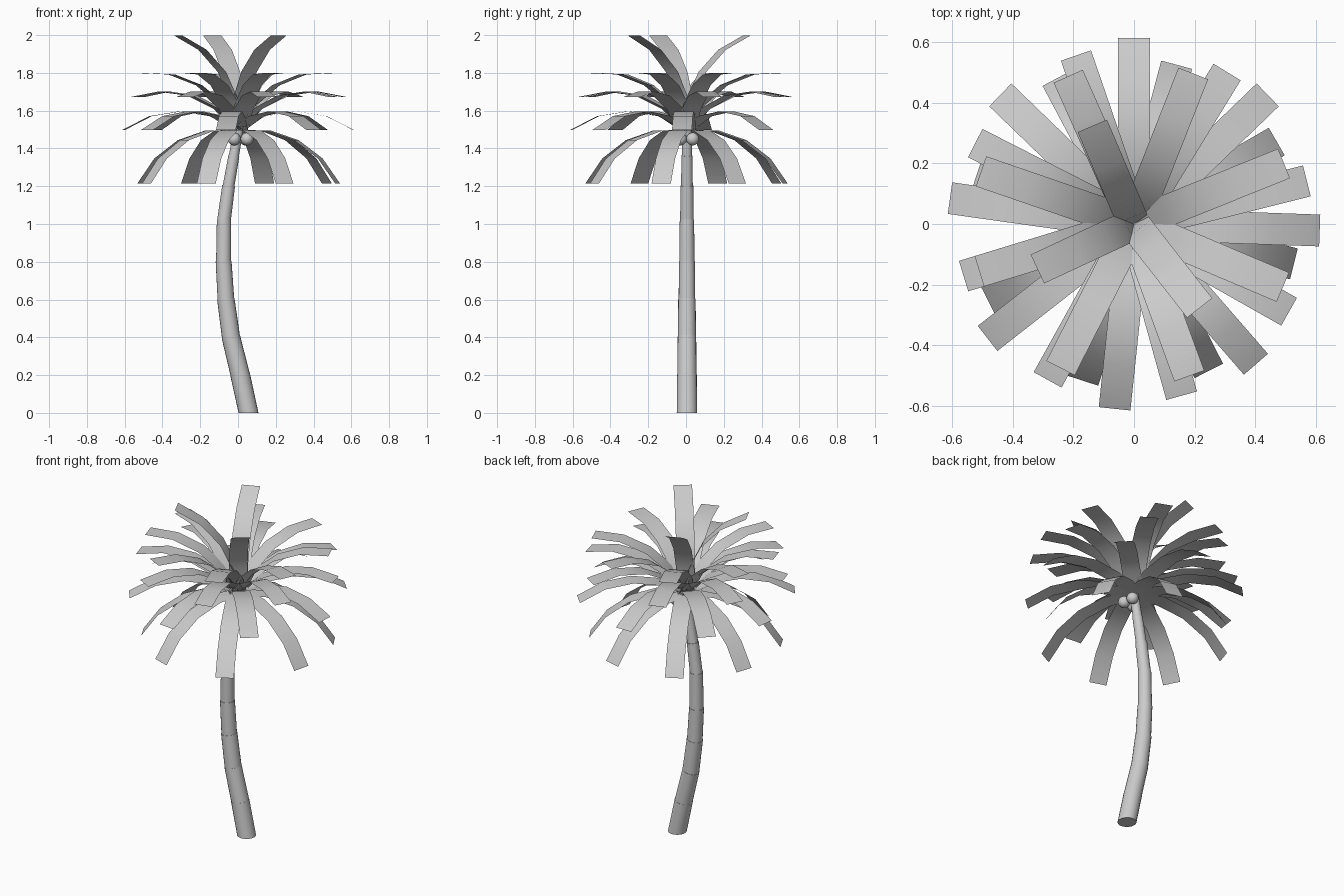
import bpy, bmesh
from math import radians, sin, cos, pi
from mathutils import Vector, Matrix

old = bpy.data.objects.get("Cube")
if old:
    bpy.data.objects.remove(old)

grey = bpy.data.materials.new("light_grey")
grey.use_nodes = True
GREY = (0.6, 0.6, 0.6, 1)
grey.diffuse_color = GREY
grey.node_tree.nodes["Principled BSDF"].inputs["Base Color"].default_value = GREY


def make(name, bm, smooth=True):
    mesh = bpy.data.meshes.new(name)
    bm.to_mesh(mesh)
    bm.free()
    obj = bpy.data.objects.new(name, mesh)
    bpy.context.collection.objects.link(obj)
    mesh.materials.append(grey)
    if smooth:
        bpy.ops.object.select_all(action='DESELECT')
        obj.select_set(True)
        bpy.context.view_layer.objects.active = obj
        bpy.ops.object.shade_smooth_by_angle(angle=radians(40))
    return obj


# Trunk: overlapping straight sections following a bend (x, z, radius)
bend = [(0.055, 0, .054), (0.012, .2, .051), (-.037, .4, .048), (-.064, .6, .044),
        (-.076, .8, .040), (-.074, 1.02, .036), (-.05, 1.2, .031), (-.022, 1.36, .027),
        (0.005, 1.51, .024)]
for i, (low, high) in enumerate(zip(bend, bend[1:])):
    a, b = Vector((low[0], .005, low[1])), Vector((high[0], .005, high[1]))
    axis = b - a
    bm = bmesh.new()
    bmesh.ops.create_cone(bm, cap_ends=True, segments=20, radius1=low[2],
                          radius2=low[2] - .002, depth=axis.length + .006)
    turn = axis.to_track_quat('Z', 'Y').to_matrix().to_4x4()
    bm.transform(Matrix.Translation((a + b) / 2) @ turn)
    if i == 0:
        for v in bm.verts:      # flat foot on the ground
            if v.co.z < .1:
                v.co.z = 0
    make(f"trunk_section_{i + 1}", bm)

# Nuts hanging below the crown
for i, spot in enumerate([(-.02, -.03, 1.45), (.048, -.03, 1.45), (.04, .035, 1.45)]):
    bm = bmesh.new()
    bmesh.ops.create_uvsphere(bm, u_segments=20, v_segments=12, radius=.034,
                              matrix=Matrix.Translation(spot))
    make(f"nut_{i + 1}", bm)

# Fronds: one arched strip, tilted and turned about the crown
CHORD, HALF, STEPS, WIDTH = .613, radians(36), 4, .105
radius = CHORD / (2 * sin(HALF))


def frond(name, tilt, heading):
    bm = bmesh.new()
    rows = []
    for k in range(STEPS + 1):
        t = HALF * (2 * k / STEPS - 1)
        x, z = CHORD / 2 + radius * sin(t), radius * (cos(t) - cos(HALF))
        rows.append([bm.verts.new((x, s * WIDTH / 2, z)) for s in (-1, 1)])
    for p, q in zip(rows, rows[1:]):
        bm.faces.new((p[0], q[0], q[1], p[1]))
    bm.transform(Matrix.Translation((0, 0, 1.497))
                 @ Matrix.Rotation(radians(heading), 4, 'Z')
                 @ Matrix.Rotation(-radians(tilt), 4, 'Y'))
    make(name, bm)


# Tiers: name, tilt, headings
tiers = [
    ("drooping", -27.5, [30, 75, 118, 162, 207, 252, 297, 346]),
    ("level", 0, [44, 90, 136, 172, 218, 264, 311, 358]),
    ("raised", 16.5, [14, 58.5, 109, 153, 197, 241, 285.5, 330.5]),
    ("high", 29.5, [22, 68.5, 114, 161, 197, 243, 290, 337]),
    ("crown", 55, [113, 205, 308]),
]
for tier, tilt, headings in tiers:
    for i, heading in enumerate(headings):
        frond(f"{tier}_frond_{i + 1}", tilt, heading)
